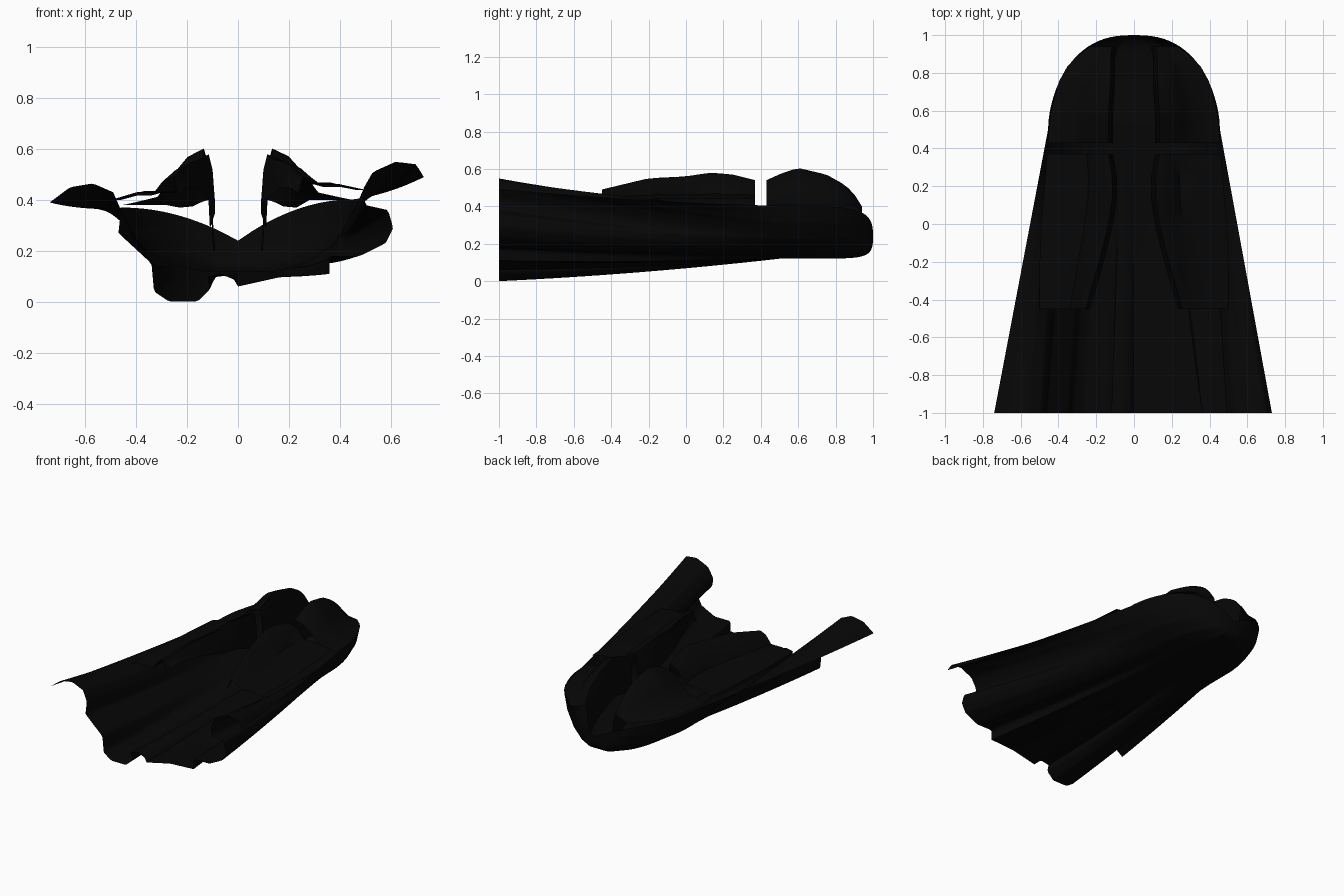
import bpy, bmesh
from math import dist

if "Cube" in bpy.data.objects:
    bpy.data.objects.remove(bpy.data.objects["Cube"])

cloth = bpy.data.materials.new("black cloth")
cloth.use_nodes = True
black = (0.002, 0.002, 0.002, 1)
cloth.diffuse_color = black
cloth.node_tree.nodes["Principled BSDF"].inputs["Base Color"].default_value = black


def resample(points, count):
    """Spread count points evenly along a polyline."""
    lengths = [0]
    for a, b in zip(points, points[1:]):
        lengths.append(lengths[-1] + dist(a, b))
    result, seg = [], 0
    for i in range(count):
        d = lengths[-1] * i / (count - 1)
        while seg < len(points) - 2 and d > lengths[seg + 1]:
            seg += 1
        f = (d - lengths[seg]) / (lengths[seg + 1] - lengths[seg])
        result.append([p + (q - p) * f for p, q in zip(points[seg], points[seg + 1])])
    return result


def lookup(table, y):
    """Linear interpolation in rows of (y, values...)."""
    for a, b in zip(table, table[1:]):
        if y <= b[0]:
            break
    f = (y - a[0]) / (b[0] - a[0])
    return [p + (q - p) * f for p, q in zip(a[1:], b[1:])]


def loft(name, rings):
    """Skin a list of equally long rings of points."""
    bm = bmesh.new()
    rows = [[bm.verts.new(p) for p in ring] for ring in rings]
    for low, high in zip(rows, rows[1:]):
        for i in range(len(low) - 1):
            bm.faces.new((low[i], low[i + 1], high[i + 1], high[i]))
    bmesh.ops.remove_doubles(bm, verts=bm.verts, dist=0.0005)
    bmesh.ops.recalc_face_normals(bm, faces=bm.faces)
    mesh = bpy.data.meshes.new(name)
    bm.to_mesh(mesh)
    bm.free()
    mesh.materials.append(cloth)
    obj = bpy.data.objects.new(name, mesh)
    bpy.context.collection.objects.link(obj)
    bpy.ops.object.select_all(action="DESELECT")
    obj.select_set(True)
    bpy.context.view_layer.objects.active = obj
    bpy.ops.object.shade_smooth_by_angle(angle=0.9)


# Hem folds, each half from the centre of the back out to the wing tip
hem_left = [(0, .06), (.18, .1), (.36, .11), (.36, .18), (.48, .18), (.58, .23),
            (.61, .29), (.59, .36), (.5, .38), (.49, .44), (.53, .51), (.62, .55),
            (.7, .54), (.73, .49)]
hem_right = [(0, .08), (-.06, .11), (-.12, .1), (-.11, .05), (-.16, 0), (-.27, 0),
             (-.33, .04), (-.34, .15), (-.47, .27), (-.46, .36), (-.49, .43),
             (-.57, .465), (-.66, .45), (-.74, .39)]
shoulder = [(0, .12), (.14, .12), (.27, .15), (.37, .21), (.43, .29), (.455, .37)]

HALF = 64
NECK_Z = .24
half_shoulder = resample(shoulder, HALF)
hem = resample(hem_right, HALF)[:0:-1] + resample(hem_left, HALF)
body = [(-x, z) for x, z in half_shoulder[:0:-1]] + [(x, z + .13 * max(0, z - .12))
                                                    for x, z in half_shoulder]

# Cape body: folds fade from the hem to the shoulders
rings = []
STEPS = 16
for k in range(STEPS):
    t = k / STEPS
    sag = .05 * t * (1 - t)
    rings.append([(a + (c - a) * t, -1 + 1.5 * t, b + (d - b) * t - sag)
                  for (a, b), (c, d) in zip(hem, body)])
# Rounded shoulder end, drawn in to the nape
CAP = 20
for k in range(CAP + 1):
    u = 1 - (1 - k / CAP) ** 2
    s = max(0, 1 - u ** 1.8) ** .4
    rings.append([(x * s, .5 + .5 * u,
                   NECK_Z + (z - NECK_Z) * (1 - (1 - s) ** (2 if z > NECK_Z else 3)))
                  for x, z in body])
loft("cape_body", rings)

# Rows of y, inner edge x, crest height, outer x
lapel_rows = [(-.45, .24, .49, .5), (-.2, .17, .55, .5), (0, .12, .56, .49),
              (.13, .1, .58, .48), (.25, .1, .57, .47), (.37, .12, .54, .46)]
strap_rows = [(.43, .12, .54, .455), (.52, .12, .58, .45), (.6, .12, .605, .44),
              (.75, .11, .57, .4), (.84, .11, .52, .35), (.89, .11, .48, .3),
              (.94, .1, .4, .23)]
# Cross-sections as fractions of width and rise, outer edge first
lapel_shape = [(1, 0), (.7, .2), (.38, .2), (.22, .8)]
strap_shape = [(1, 0), (.6, .15), (.42, .55), (.25, .85)]


def front_piece(name, rows, shape, side, outer_z):
    start, end = rows[0][0], rows[-1][0]
    out = []
    for k in range(15):
        y = start + (end - start) * k / 14
        inner, crest, outer = lookup(rows, y)
        edge_z = min(outer_z, crest - .03)
        hang = min(.26, max(.06, .26 * (y + .6)), crest - .2)
        section = [(inner + (outer - inner) * w, edge_z + (crest - edge_z) * h)
                   for w, h in shape]
        section += [(inner + .015, crest), (inner, crest - .06), (inner - .01, crest - hang)]
        out.append([(side * x, y, z) for x, z in section])
    loft(name, out)


# Lapels down the front and straps over the shoulders
for label, side, lift in (("left", 1, .04), ("right", -1, 0)):
    front_piece(label + "_lapel", lapel_rows, lapel_shape, side, .4 + lift)
    front_piece(label + "_shoulder_strap", strap_rows, strap_shape, side, .38 + lift / 2)
